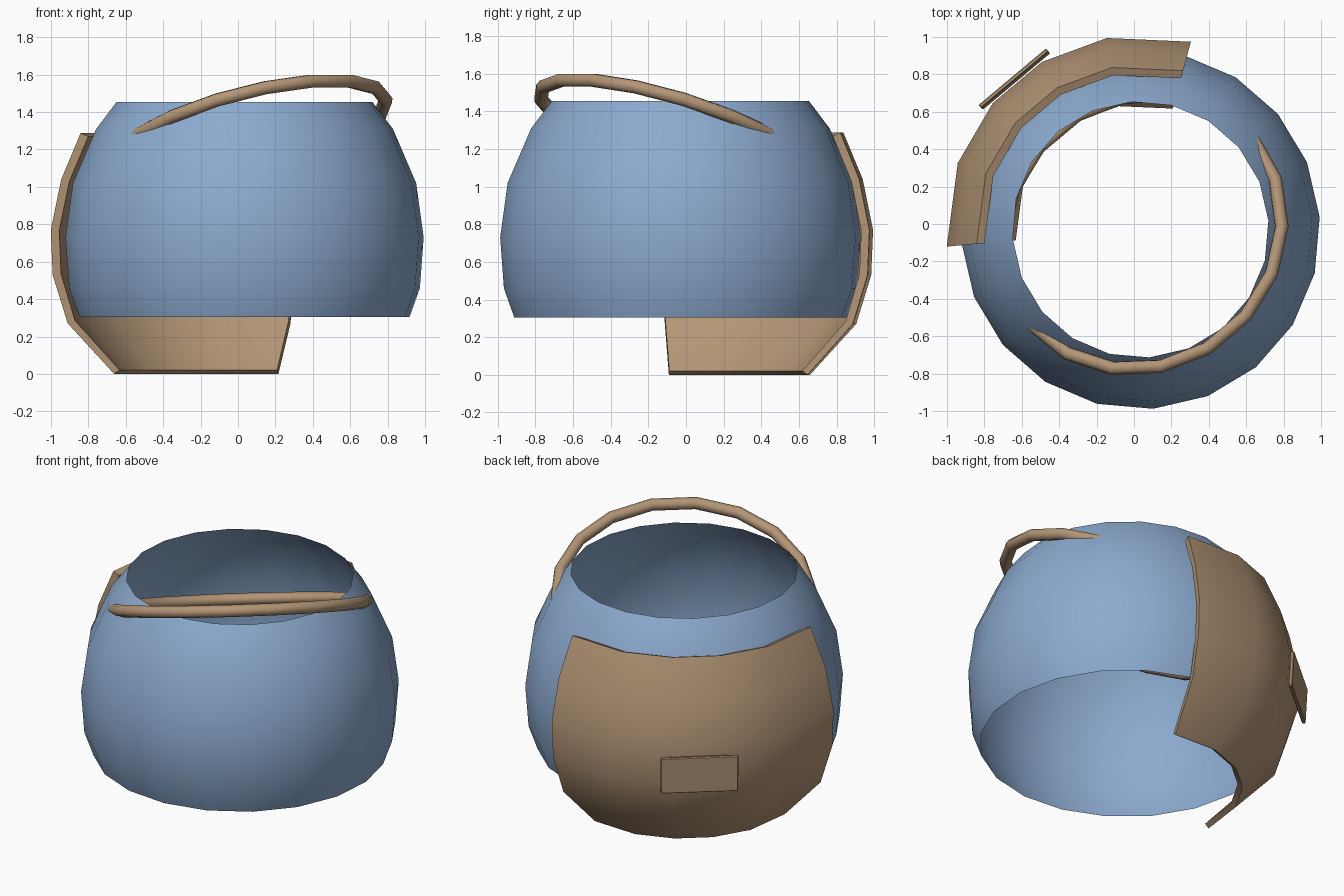
import bpy, bmesh
from math import radians, sin, cos, tau
from mathutils import Matrix

if "Cube" in bpy.data.objects:
    bpy.data.objects.remove(bpy.data.objects["Cube"])

# Whole model is symmetric about a direction 130 degrees round from +x
PLACE = Matrix.Translation((0.035, -0.03, 0)) @ Matrix.Rotation(radians(130), 4, 'Z')


def material(name, rgb):
    m = bpy.data.materials.new(name)
    m.diffuse_color = (*rgb, 1)
    m.use_nodes = True
    m.node_tree.nodes["Principled BSDF"].inputs["Base Color"].default_value = m.diffuse_color
    return m


BLUE = material("blue", (0.26, 0.40, 0.62))
TAN = material("tan", (0.45, 0.30, 0.18))


def finish(name, bm, mat, matrix=Matrix(), angle=40):
    bm.transform(PLACE @ matrix)
    mesh = bpy.data.meshes.new(name)
    bm.to_mesh(mesh)
    bm.free()
    mesh.materials.append(mat)
    ob = bpy.data.objects.new(name, mesh)
    bpy.context.collection.objects.link(ob)
    bpy.ops.object.select_all(action='DESELECT')
    ob.select_set(True)
    bpy.context.view_layer.objects.active = ob
    bpy.ops.object.shade_smooth_by_angle(angle=radians(angle))
    return ob


def sweep(profile, angles, closed_sweep=False, closed_profile=False):
    """Turn an (r, z) profile through the given angles about z."""
    bm = bmesh.new()
    rows = [[bm.verts.new((r * cos(a), r * sin(a), z)) for r, z in profile] for a in angles]
    n, m = len(rows), len(profile)
    for i in range(n if closed_sweep else n - 1):
        for j in range(m if closed_profile else m - 1):
            a, b = rows[i], rows[(i + 1) % n]
            k = (j + 1) % m
            bm.faces.new((a[j], b[j], b[k], a[k]))
    if closed_profile and not closed_sweep:
        # cap each end with quads between inner and outer skins
        for row in (rows[0], rows[-1]):
            for j in range(m // 2 - 1):
                bm.faces.new((row[j], row[j + 1], row[m - 2 - j], row[m - 1 - j]))
        bmesh.ops.recalc_face_normals(bm, faces=bm.faces)
    return bm


# Open round shell, single sheet
shell = [(0.885, 0.305), (0.94, 0.46), (0.96, 0.73), (0.92, 1.02), (0.795, 1.31), (0.685, 1.455)]
finish("shell", sweep(shell, [tau * i / 20 for i in range(20)], closed_sweep=True), BLUE)

# Thick curved guard wrapped round the back of the shell
outer = [(0.70, 0.0), (0.949, 0.27), (1.03, 0.53), (1.04, 0.77), (0.984, 1.04), (0.88, 1.287)]
inner = [(0.67, 0.02), (0.91, 0.285), (0.985, 0.535), (0.995, 0.765), (0.94, 1.03), (0.838, 1.27)]
guard_angles = [radians(a) for a in (-55, -30, -9.5, 9.5, 30, 55)]
finish("back_guard", sweep(outer + inner[::-1], guard_angles, closed_profile=True), TAN)

# Tilted ring passing through the shell wall
tube = [(0.77 + 0.037 * cos(tau * i / 8), 0.037 * sin(tau * i / 8)) for i in range(8)]
ring = sweep(tube, [tau * (i + 0.5) / 18 for i in range(18)], True, True)
finish("ring", ring, TAN,
       Matrix.Translation((-0.015, 0, 1.275)) @ Matrix.Rotation(radians(22.5), 4, 'Y'), 60)

# Small flat plate on the guard
bm = bmesh.new()
bmesh.ops.create_cube(bm, size=1, matrix=Matrix.Diagonal((0.022, 0.47, 0.24, 1)))
bmesh.ops.bevel(bm, geom=bm.edges[:], offset=0.005, segments=1, affect='EDGES')
finish("plate", bm, TAN,
       Matrix.Translation((1.05, 0, 0.59)) @ Matrix.Rotation(radians(3), 4, 'Y'), 30)
